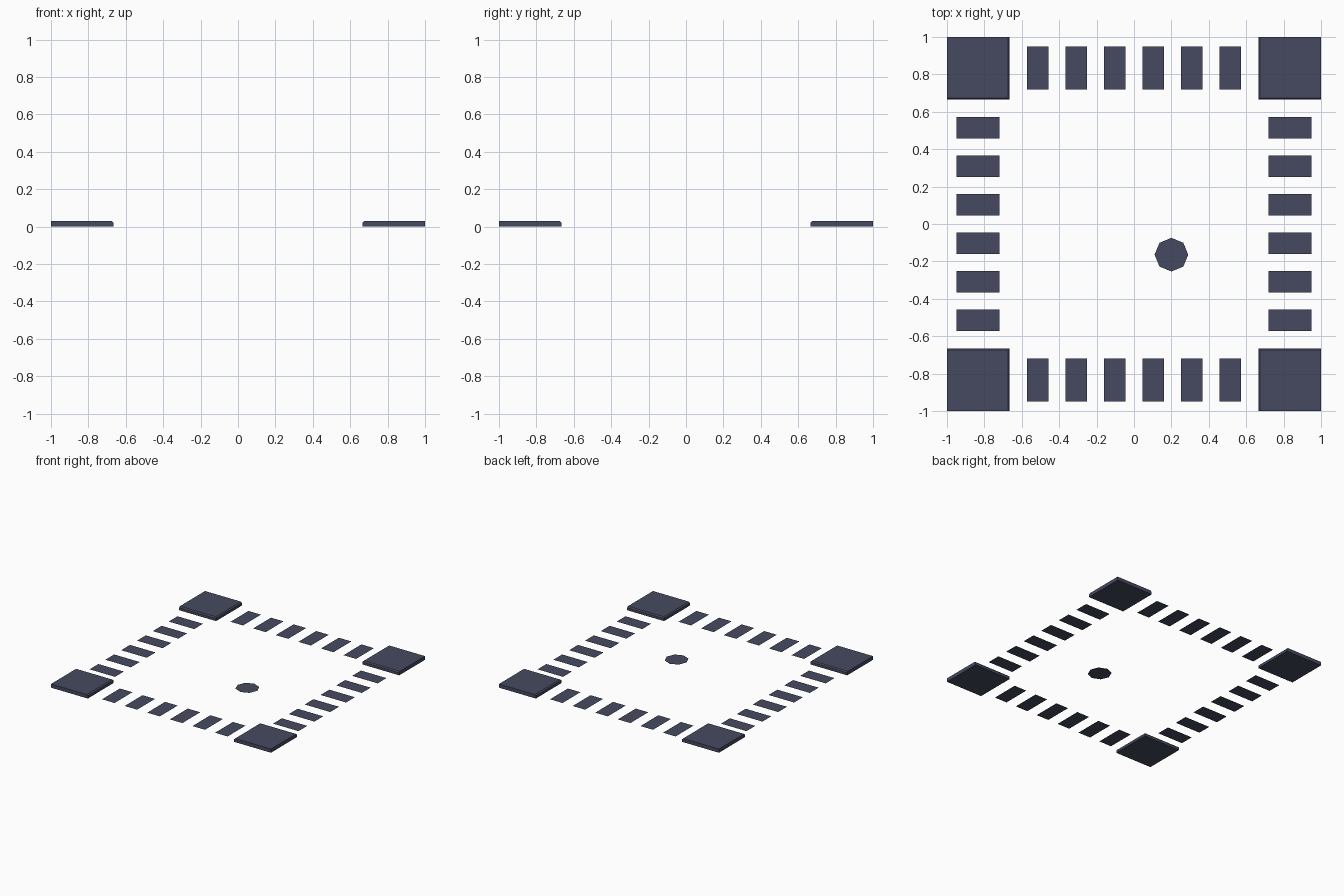
import bpy, bmesh
from mathutils import Matrix, Vector

if "Cube" in bpy.data.objects:
    bpy.data.objects.remove(bpy.data.objects["Cube"])

slate = bpy.data.materials.new("slate_blue")
slate.diffuse_color = (0.061, 0.068, 0.119, 1)
slate.use_nodes = True
slate.node_tree.nodes["Principled BSDF"].inputs["Base Color"].default_value = slate.diffuse_color

INNER, HEIGHT, CHAMFER = 0.665, 0.03, 0.009   # corner pads
STRIP_RING, STRIP_STEP = 0.834, 0.2055        # dashed border
STRIP_W, STRIP_L = 0.114, 0.232


def finish(name, bm):
    mesh = bpy.data.meshes.new(name)
    bm.to_mesh(mesh)
    bm.free()
    mesh.materials.append(slate)
    obj = bpy.data.objects.new(name, mesh)
    bpy.context.collection.objects.link(obj)
    return obj


def corner_pad(name, sx, sy):
    """Square pad whose two inward top edges are chamfered."""
    bm = bmesh.new()
    size, mid = 1 - INNER, (1 + INNER) / 2
    bmesh.ops.create_cube(bm, size=1, matrix=Matrix.Translation(
        (sx * mid, sy * mid, HEIGHT / 2)) @ Matrix.Diagonal((size, size, HEIGHT, 1)))
    inward = []
    for e in bm.edges:
        c = (e.verts[0].co + e.verts[1].co) / 2
        if c.z > HEIGHT * 0.9 and min(abs(c.x), abs(c.y)) < INNER + 0.01:
            inward.append(e)
    bmesh.ops.bevel(bm, geom=inward, offset=CHAMFER, segments=1, affect='EDGES')
    bmesh.ops.recalc_face_normals(bm, faces=bm.faces)
    finish(name, bm)


def strip_row(name, side, along_x):
    """Six flat strips along one side of the square."""
    bm = bmesh.new()
    w, l = (STRIP_W, STRIP_L) if along_x else (STRIP_L, STRIP_W)
    for i in range(6):
        t = (i - 2.5) * STRIP_STEP
        pos = (t, side * STRIP_RING, 0) if along_x else (side * STRIP_RING, t, 0)
        bmesh.ops.create_grid(bm, x_segments=1, y_segments=1, size=0.5,
                              matrix=Matrix.Translation(pos) @ Matrix.Diagonal((w, l, 1, 1)))
    finish(name, bm)


# Raised corner pads
for y_name, sy in (("front", -1), ("back", 1)):
    for x_name, sx in (("left", -1), ("right", 1)):
        corner_pad(f"{y_name}_{x_name}_corner_pad", sx, sy)

# Dashed border strips
for name, side, along_x in (("front", -1, True), ("back", 1, True),
                            ("left", -1, False), ("right", 1, False)):
    strip_row(f"{name}_border_strips", side, along_x)

# Flat octagonal marker
bm = bmesh.new()
bmesh.ops.create_circle(bm, cap_ends=True, segments=8, radius=0.09,
                        matrix=Matrix.Translation((0.2, -0.164, 0)))
for f in bm.faces:
    f.normal_update()
    if f.normal.dot(Vector((0, 0, 1))) < 0:
        f.normal_flip()
finish("octagon_marker", bm)
